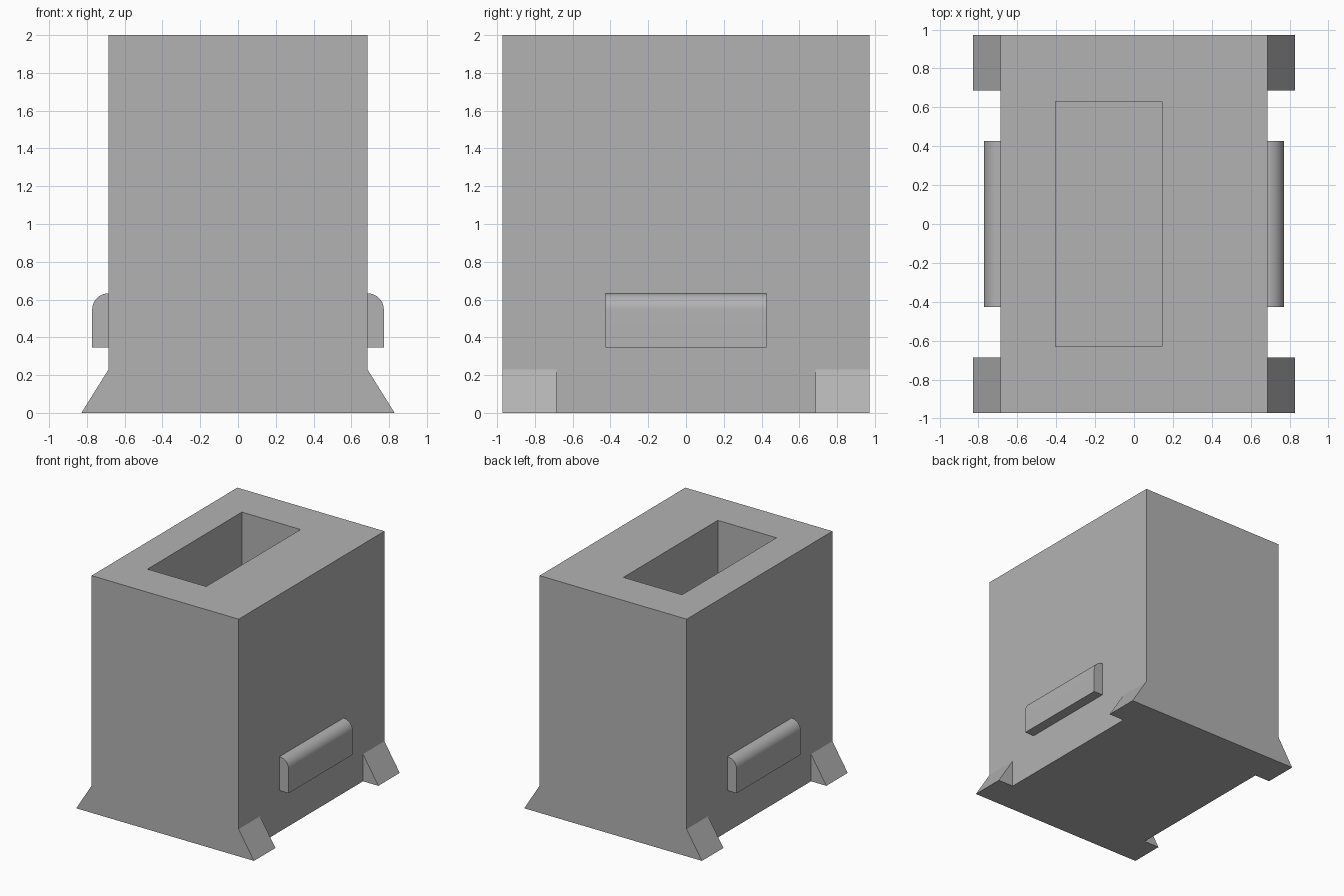
import bpy
import bmesh
import math

cube = bpy.data.objects.get("Cube")
if cube:
    bpy.data.objects.remove(cube, do_unlink=True)

HALF_X, HALF_Y, TOP = 0.686, 0.971, 2.0
FOOT_X, FOOT_TOP, FOOT_INNER_Y = 0.829, 0.229, 0.686

grey = bpy.data.materials.new("light grey")
grey.use_nodes = True
colour = (0.45, 0.45, 0.45, 1)
grey.diffuse_color = colour
grey.node_tree.nodes["Principled BSDF"].inputs["Base Color"].default_value = colour


def extrude_profile(name, points, y0, y1):
    """Extrude an x-z outline from y0 to y1."""
    bm = bmesh.new()
    face = bm.faces.new([bm.verts.new((x, y0, z)) for x, z in points])
    out = bmesh.ops.extrude_face_region(bm, geom=[face])
    verts = [g for g in out["geom"] if isinstance(g, bmesh.types.BMVert)]
    bmesh.ops.translate(bm, vec=(0, y1 - y0, 0), verts=verts)
    bmesh.ops.recalc_face_normals(bm, faces=bm.faces)
    mesh = bpy.data.meshes.new(name)
    bm.to_mesh(mesh)
    bm.free()
    mesh.materials.append(grey)
    ob = bpy.data.objects.new(name, mesh)
    bpy.context.collection.objects.link(ob)
    return ob


def box(x0, x1, z0, z1):
    return [(x0, z0), (x1, z0), (x1, z1), (x0, z1)]


def cut(target, cutter):
    """Subtract the cutter, apply, and remove it."""
    mod = target.modifiers.new("cut", "BOOLEAN")
    mod.operation = "DIFFERENCE"
    mod.solver = "EXACT"
    mod.object = cutter
    cutter.hide_render = True
    bpy.ops.object.select_all(action="DESELECT")
    bpy.context.view_layer.objects.active = target
    target.select_set(True)
    bpy.ops.object.modifier_apply(modifier=mod.name)
    bpy.data.objects.remove(cutter, do_unlink=True)


# Block with flared foot, full depth
right_side = [(FOOT_X, 0), (HALF_X, FOOT_TOP), (HALF_X, TOP)]
left_side = [(-x, z) for x, z in reversed(right_side)]
body = extrude_profile("body", right_side + left_side, -HALF_Y, HALF_Y)

# Notches leave a foot at each corner
for side in (-1, 1):
    xs = sorted((side * HALF_X, side * (FOOT_X + 0.1)))
    cut(body, extrude_profile("notch_cutter", box(*xs, -0.1, FOOT_TOP + 0.1),
                              -FOOT_INNER_Y, FOOT_INNER_Y))

# Off-centre pocket open at the top
cut(body, extrude_profile("pocket_cutter", box(-0.404, 0.144, 0.57, TOP + 0.1),
                          -0.629, 0.629))

# Side grips with a rounded upper edge
R, GRIP_TOP, GRIP_BOTTOM = 0.086, 0.633, 0.347
for side, name in ((1, "left_grip"), (-1, "right_grip")):
    arc = [(HALF_X + R * math.cos(a), GRIP_TOP - R + R * math.sin(a))
           for a in (math.pi / 2 * i / 12 for i in range(13))]
    outline = [(HALF_X, GRIP_BOTTOM), (HALF_X + R, GRIP_BOTTOM)] + arc
    grip = extrude_profile(name, [(side * x, z) for x, z in outline], -0.427, 0.427)
    bpy.ops.object.select_all(action="DESELECT")
    bpy.context.view_layer.objects.active = grip
    grip.select_set(True)
    bpy.ops.object.shade_smooth_by_angle(angle=math.radians(30))
